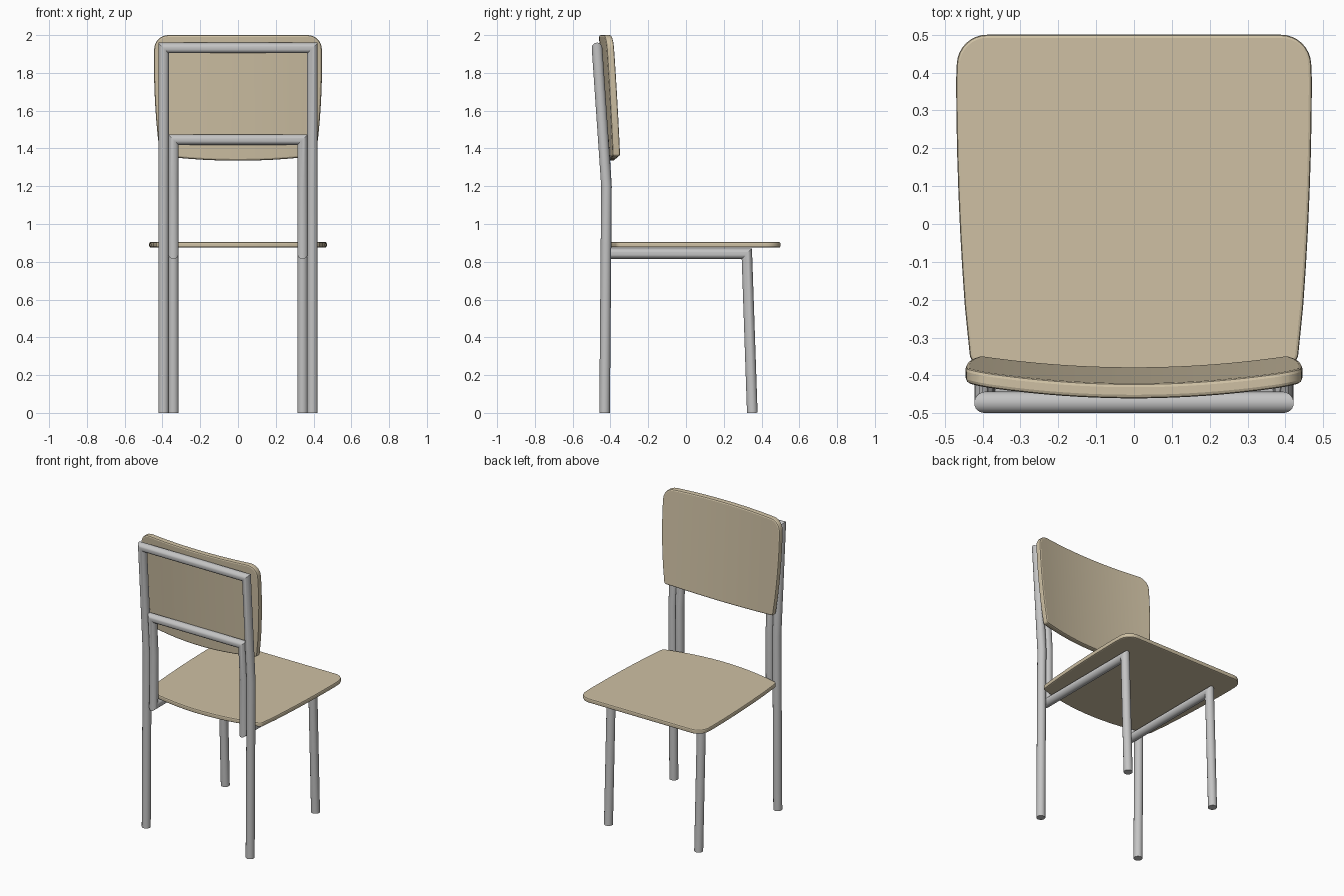
import bpy, bmesh, math
from mathutils import Vector

if "Cube" in bpy.data.objects:
    bpy.data.objects.remove(bpy.data.objects["Cube"])


def material(name, rgb):
    m = bpy.data.materials.new(name)
    m.diffuse_color = (*rgb, 1)
    m.use_nodes = True
    m.node_tree.nodes["Principled BSDF"].inputs["Base Color"].default_value = m.diffuse_color
    return m


WOOD = material("pale wood", (0.62, 0.53, 0.37))
METAL = material("grey metal", (0.55, 0.55, 0.55))


def finish(bm, name, mat, angle):
    bmesh.ops.recalc_face_normals(bm, faces=bm.faces)
    me = bpy.data.meshes.new(name)
    bm.to_mesh(me)
    bm.free()
    me.materials.append(mat)
    ob = bpy.data.objects.new(name, me)
    bpy.context.collection.objects.link(ob)
    bpy.ops.object.select_all(action='DESELECT')
    ob.select_set(True)
    bpy.context.view_layer.objects.active = ob
    bpy.ops.object.shade_smooth_by_angle(angle=math.radians(angle))
    return ob


def tube(name, path, r=0.028, sides=24):
    """Round tube along a path, with mitred corners."""
    pts = [Vector(p) for p in path]
    dirs = [(b - a).normalized() for a, b in zip(pts, pts[1:])]
    bm = bmesh.new()
    d = dirs[0]
    u = d.orthogonal().normalized()
    v = d.cross(u)
    ring = [pts[0] + r * (math.cos(t) * u + math.sin(t) * v)
            for t in (2 * math.pi * i / sides for i in range(sides))]
    rings = [[bm.verts.new(p) for p in ring]]
    for i, d in enumerate(dirs):
        nxt = dirs[i + 1] if i + 1 < len(dirs) else d
        n = (d + nxt).normalized()
        # slide the ring along the segment on to the mitre plane
        ring = [p + d * ((pts[i + 1] - p).dot(n) / d.dot(n)) for p in ring]
        rings.append([bm.verts.new(p) for p in ring])
    for a, b in zip(rings, rings[1:]):
        for i in range(sides):
            j = (i + 1) % sides
            bm.faces.new((a[i], a[j], b[j], b[i]))
    bm.faces.new(rings[0])
    bm.faces.new(rings[-1])
    return finish(bm, name, METAL, 30)


def rounded(points, steps=8):
    """Replace each (x, y, radius) corner by an arc."""
    out = []
    for i, (x, y, r) in enumerate(points):
        p = Vector((x, y))
        if not r:
            out.append(p)
            continue
        a = (Vector(points[i - 1][:2]) - p).normalized()
        b = (Vector(points[(i + 1) % len(points)][:2]) - p).normalized()
        half = a.angle(b) / 2
        mid = (a + b).normalized()
        c = p + mid * (r / math.sin(half))
        s = p + a * (r / math.tan(half)) - c
        e = p + b * (r / math.tan(half)) - c
        for k in range(steps + 1):
            t = k / steps
            w = math.pi - 2 * half
            q = (s * math.sin((1 - t) * w) + e * math.sin(t * w)) / math.sin(w)
            out.append(c + q)
    return out


def panel(name, half, thick, bevel, place):
    """Bevelled board from the right half of its outline, then bent by place()."""
    outline = rounded(half + [(-x, y, r) for x, y, r in reversed(half)])
    bm = bmesh.new()
    lo = [bm.verts.new((p.x, p.y, 0)) for p in outline]
    hi = [bm.verts.new((p.x, p.y, thick)) for p in outline]
    caps = [bm.faces.new(lo), bm.faces.new(hi)]
    n = len(lo)
    for i in range(n):
        j = (i + 1) % n
        bm.faces.new((lo[i], lo[j], hi[j], hi[i]))
    bmesh.ops.recalc_face_normals(bm, faces=bm.faces)
    bmesh.ops.bevel(bm, geom=[e for f in caps for e in f.edges], offset=bevel,
                    segments=2, profile=0.5, affect='EDGES')
    for k in range(-11, 12):
        bmesh.ops.bisect_plane(bm, geom=bm.verts[:] + bm.edges[:] + bm.faces[:],
                               plane_co=(k * 0.0371, 0, 0), plane_no=(1, 0, 0))
    for vert in bm.verts:
        vert.co = place(*vert.co)
    return finish(bm, name, WOOD, 20)


# Seat: straight front, tapering sides, bowed rear edge
half = [(0.465, 0.5, 0.08)]
half += [(0.47 - 0.035 * ((0.4 - y) / 0.76) ** 2, y, 0)
         for y in (0.38 - 0.1 * i for i in range(7))]
half += [(0.432, -0.365, 0.03)]
half += [(x, -0.43 + 0.35 * x * x, 0) for x in (0.34, 0.26, 0.18, 0.1, 0.03)]
panel("seat", half, 0.03, 0.008, lambda u, v, w: (u, v, 0.875 + w))

# Backrest: leaning board bowed across its width
half = [(0.442, 2.0, 0.075)]
half += [(0.445 - 0.032 * ((1.85 - z) / 0.49) ** 2, z, 0)
         for z in (1.88 - 0.08 * i for i in range(6))]
half += [(0.412, 1.36, 0.015)]
half += [(x, 1.335 + 0.15 * x * x, 0) for x in (0.34, 0.26, 0.18, 0.1, 0.03)]
panel("backrest", half, 0.04, 0.01,
      lambda u, v, w: (u, -0.378 - 0.065 * (v - 1.335) + 0.19 * u * u - w, v))


def mirrored(x, side):
    """Symmetrical path from one foot over the top bar to the other foot."""
    return [(-x, y, z) for y, z in side] + [(x, y, z) for y, z in reversed(side)]


# Outer frame: back legs and top bar
tube("back_frame", mirrored(0.394, [(-0.431, 0), (-0.421, 1.2), (-0.471, 1.932)]))

# Inner frame: front legs, seat rails, uprights and lower back bar
tube("front_leg_frame", mirrored(0.342, [(0.351, 0), (0.322, 0.843), (-0.424, 0.843),
                                         (-0.421, 1.2), (-0.437, 1.447)]))
